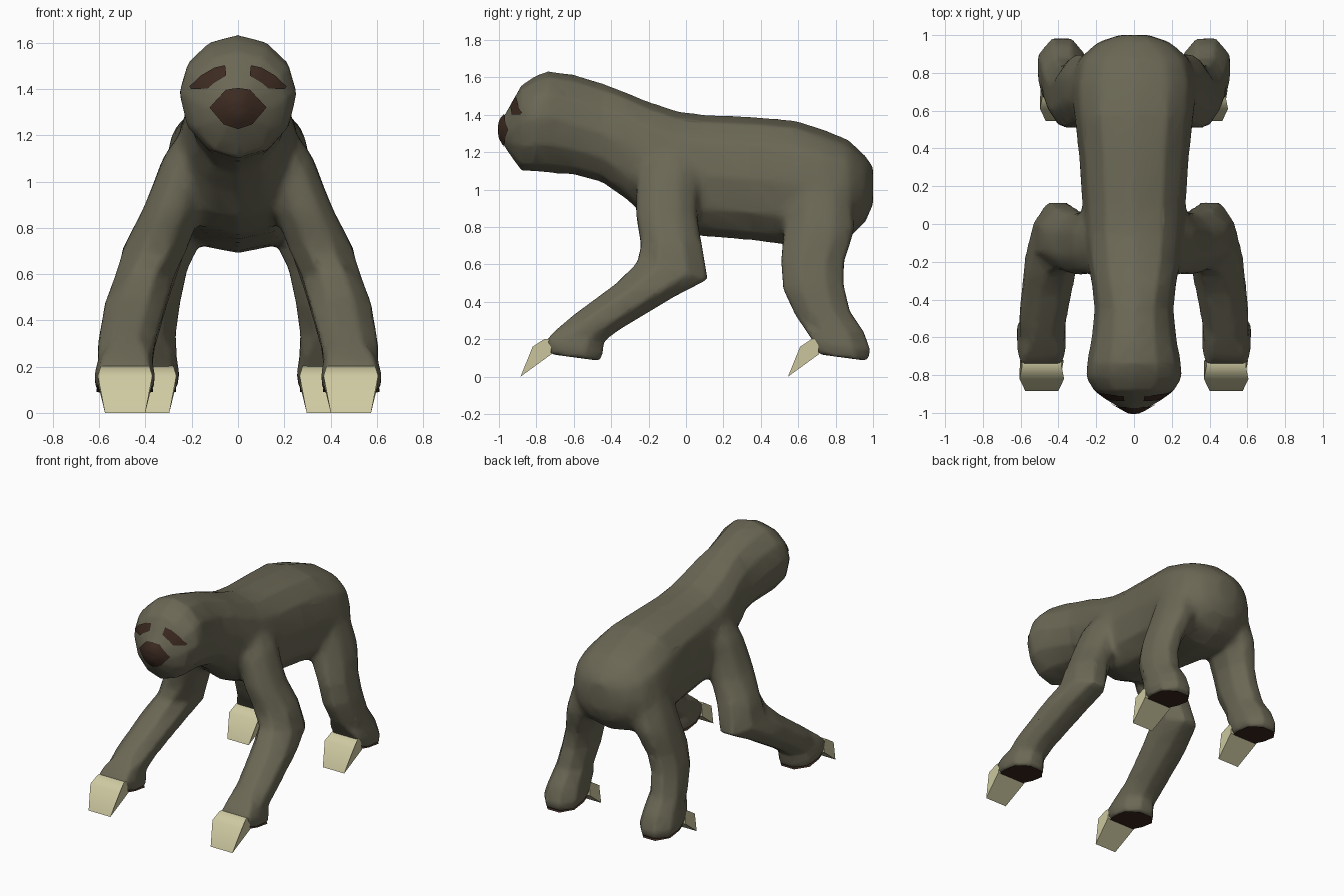
import bpy, bmesh, math
from mathutils import Vector
from mathutils.bvhtree import BVHTree

if "Cube" in bpy.data.objects:
    bpy.data.objects.remove(bpy.data.objects["Cube"])


def material(name, rgb):
    m = bpy.data.materials.new(name)
    m.diffuse_color = (*rgb, 1)
    m.use_nodes = True
    m.node_tree.nodes["Principled BSDF"].inputs["Base Color"].default_value = m.diffuse_color
    return m


FUR = material("olive fur", (0.145, 0.136, 0.090))
CLAW = material("cream claw", (0.62, 0.59, 0.36))
DARK = material("dark brown skin", (0.044, 0.023, 0.015))


def finish(name, bm, mats, mirror=False, angle=50, fix=True):
    if fix:
        bmesh.ops.recalc_face_normals(bm, faces=bm.faces[:])
    me = bpy.data.meshes.new(name)
    bm.to_mesh(me)
    bm.free()
    ob = bpy.data.objects.new(name, me)
    bpy.context.collection.objects.link(ob)
    for m in mats:
        me.materials.append(m)
    if mirror:
        ob.modifiers.new("Mirror", "MIRROR").use_mirror_merge = False
    bpy.ops.object.select_all(action='DESELECT')
    ob.select_set(True)
    bpy.context.view_layer.objects.active = ob
    bpy.ops.object.shade_smooth_by_angle(angle=math.radians(angle))
    return ob


def loft(bm, rings):
    """Skin a list of equal-length point rings and cap both ends."""
    vr = [[bm.verts.new(p) for p in r] for r in rings]
    n = len(vr[0])
    for a, b in zip(vr, vr[1:]):
        for i in range(n):
            j = (i + 1) % n
            bm.faces.new((a[i], a[j], b[j], b[i]))
    bm.faces.new(vr[0])
    bm.faces.new(vr[-1])
    return bm


# Head and body: (y, top z, bottom z, half width)
BODY = [(-1.0, 1.37, 1.28, .03), (-.97, 1.40, 1.23, .08), (-.93, 1.47, 1.17, .15),
        (-.88, 1.56, 1.10, .215), (-.81, 1.605, 1.097, .255), (-.74, 1.635, 1.09, .25),
        (-.6, 1.615, 1.08, .225), (-.45, 1.57, 1.04, .21), (-.32, 1.52, .95, .225),
        (-.2, 1.47, .84, .25), (-.05, 1.42, .77, .27), (.1, 1.40, .75, .275),
        (.35, 1.39, .73, .29), (.58, 1.37, .70, .32), (.74, 1.32, .69, .33),
        (.87, 1.265, .74, .30), (.96, 1.18, .83, .20), (1.0, 1.12, .92, .08)]


def body_ring(y, top, bot, hw, n=12):
    pts = []
    e = 0.85 if y > -.4 else 1.0
    mid = (top + bot) / 2 + (.03 if -.9 < y < -.6 else 0)
    for i in range(n):
        a = 2 * math.pi * i / n
        s, c = math.sin(a), math.cos(a)
        x = math.copysign(abs(s) ** e, s) * hw
        z = mid + math.copysign(abs(c) ** e, c) * (top - mid if c > 0 else mid - bot)
        pts.append((x, y, z))
    return pts


# Legs: (front y, front z, back y, back z, inner x, outer x)
FRONT = [(-.17, 1.24, .02, 1.23, .10, .23), (-.26, 1.08, .06, 1.12, .13, .325),
         (-.27, .88, .06, .86, .16, .415), (-.24, .70, .08, .73, .22, .495),
         (-.26, .61, .115, .52, .28, .535), (-.37, .50, -.06, .43, .31, .575),
         (-.60, .33, -.36, .25, .36, .605), (-.70, .245, -.44, .19, .37, .605),
         (-.75, .19, -.445, .13, .36, .62), (-.72, .12, -.46, .085, .365, .615)]
REAR = [(.60, 1.12, .80, 1.12, .1, .27), (.55, .95, .89, .95, .1, .345),
        (.52, .75, .90, .78, .15, .40), (.51, .62, .845, .62, .22, .43),
        (.52, .47, .84, .50, .25, .46), (.585, .33, .875, .35, .27, .48),
        (.65, .235, .95, .24, .265, .495), (.68, .19, .985, .14, .255, .51),
        (.71, .12, .97, .085, .265, .50)]
K = math.tan(math.pi / 8)
OCT = [(1, K), (K, 1), (-K, 1), (-1, K), (-1, -K), (-K, -1), (K, -1), (1, -K)]


def leg_ring(yf, zf, yb, zb, xi, xo):
    c = Vector(((xi + xo) / 2, (yf + yb) / 2, (zf + zb) / 2))
    u = Vector((0, (yf - yb) / 2, (zf - zb) / 2))
    v = Vector(((xo - xi) / 2, 0, 0))
    toe = 2.0 if zf < .25 else 1        # feet are square at the toes
    return [c + u * a + v * (b * toe if a == 1 else b) for a, b in OCT]


# Body and legs fused into one skin
bm = loft(bmesh.new(), [body_ring(*s) for s in BODY])
for secs in (FRONT, REAR):
    for side in (-1, 1):
        loft(bm, [[(p.x * side, p.y, p.z) for p in leg_ring(*s)] for s in secs])
body = finish("furry_body", bm, [FUR])


def bake(ob):
    dg = bpy.context.evaluated_depsgraph_get()
    me = bpy.data.meshes.new_from_object(ob.evaluated_get(dg))
    ob.modifiers.clear()
    ob.data = me


body.modifiers.clear()
rm = body.modifiers.new("Fuse", "REMESH")
rm.mode, rm.voxel_size = 'VOXEL', 0.016
bake(body)

# Soften the shoulders and hips, then thin the mesh
bm = bmesh.new()
bm.from_mesh(body.data)
joint = [v for v in bm.verts if .72 < v.co.z < 1.32 and abs(v.co.x) > .1
         and (-.36 < v.co.y < .14 or .45 < v.co.y < .97)]
for _ in range(14):
    bmesh.ops.smooth_vert(bm, verts=joint, factor=.5,
                          use_axis_x=True, use_axis_y=True, use_axis_z=True)
for _ in range(2):
    bmesh.ops.smooth_vert(bm, verts=bm.verts[:], factor=.5,
                          use_axis_x=True, use_axis_y=True, use_axis_z=True)
bm.to_mesh(body.data)
bm.free()
body.modifiers.new("Thin", "DECIMATE").ratio = 0.12
bake(body)
body.data.materials.clear()
body.data.materials.append(FUR)
bpy.ops.object.shade_smooth_by_angle(angle=math.radians(65))
tree = BVHTree.FromPolygons([v.co for v in body.data.vertices],
                            [p.vertices[:] for p in body.data.polygons])

# Soles: thin dark plates under the feet
for name, secs in (("front_soles", FRONT), ("rear_soles", REAR)):
    bm = bmesh.new()
    ring = leg_ring(*secs[-1])
    c = sum(ring, Vector()) / 8
    f = bm.faces.new([bm.verts.new(c + (p - c) * .98 - Vector((0, 0, .005))) for p in ring])
    f.normal_update()
    if f.normal.z > 0:
        f.normal_flip()
    finish(name, bm, [DARK], mirror=True, fix=False)

# Claws: wedge profile (y, z, half width) at the toe of each foot
WEDGE = [(-.725, .20, .105), (-.755, .203, .105), (-.82, .16, .118),
         (-.885, 0, .087), (-.72, .12, .116)]
for name, x, dy, k in (("front_claws", .488, 0, 1), ("rear_claws", .382, 1.43, .98)):
    bm = loft(bmesh.new(), [[(x + s * w * k, y + dy, z) for y, z, w in WEDGE]
                            for s in (-1, 1)])
    finish(name, bm, [CLAW], mirror=True, angle=45)


# Face markings: thin patches projected on to the head
def patch(name, outline, mirror):
    n, split = len(outline), 4
    edge = []
    for i in range(n):
        a, b = Vector(outline[i]), Vector(outline[(i + 1) % n])
        edge += [a.lerp(b, t / split) for t in range(split)]
    mid = sum(edge, Vector((0, 0))) / len(edge)
    bm = bmesh.new()

    def put(p):
        hit = tree.ray_cast(Vector((p.x, -3, p.y)), Vector((0, 1, 0)))
        return bm.verts.new(hit[0] + hit[1].normalized() * .006)

    rings = [[put(mid.lerp(p, s)) for p in edge] for s in (1, .75, .5, .25)]
    centre = put(mid)
    m = len(edge)
    for i in range(m):
        j = (i + 1) % m
        for a, b in zip(rings, rings[1:]):
            bm.faces.new((a[i], a[j], b[j], b[i]))
        bm.faces.new((rings[-1][i], rings[-1][j], centre))
    for f in bm.faces:
        f.normal_update()
    if sum(f.normal.y for f in bm.faces) > 0:
        bmesh.ops.reverse_faces(bm, faces=bm.faces[:])
    finish(name, bm, [DARK], mirror=mirror, fix=False)


patch("eye_patches", [(.05, 1.455), (.055, 1.50), (.10, 1.49), (.16, 1.455),
                      (.205, 1.41), (.20, 1.40), (.13, 1.40), (.10, 1.425)], True)
patch("nose_patch", [(-.05, 1.395), (0, 1.40), (.05, 1.395), (.12, 1.32),
                     (.06, 1.25), (0, 1.23), (-.06, 1.25), (-.12, 1.32)], False)
